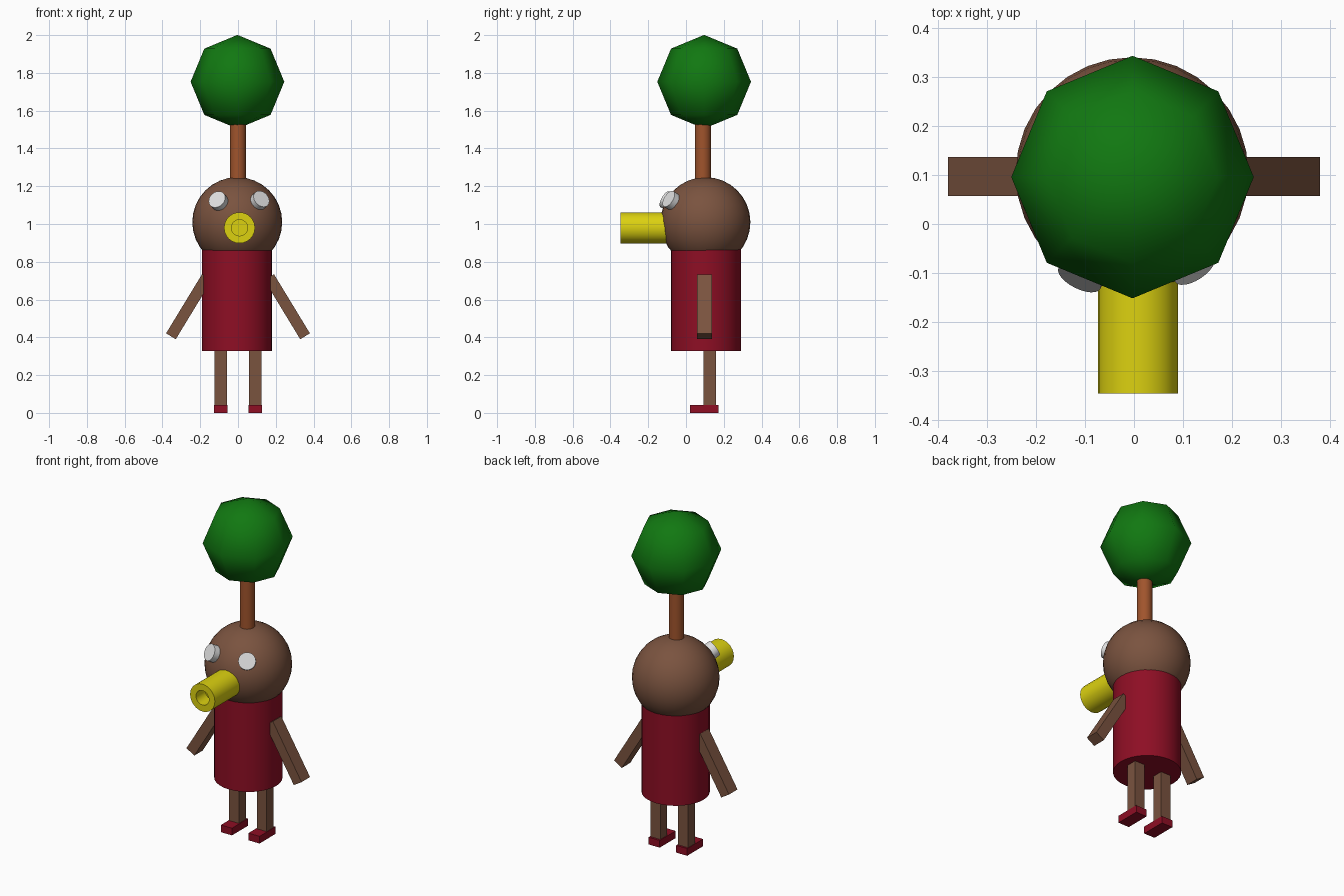
import bpy, math
from mathutils import Vector

if "Cube" in bpy.data.objects:
    bpy.data.objects.remove(bpy.data.objects["Cube"])


def material(name, rgb):
    lin = [((c / 255 + 0.055) / 1.055) ** 2.4 if c > 10 else c / 255 / 12.92 for c in rgb]
    m = bpy.data.materials.new(name)
    m.diffuse_color = (*lin, 1)
    m.use_nodes = True
    m.node_tree.nodes["Principled BSDF"].inputs["Base Color"].default_value = m.diffuse_color
    return m


GREEN = material("leaf green", (17, 120, 17))
BARK = material("bark orange brown", (160, 84, 44))
BROWN = material("skin brown", (122, 83, 63))
RED = material("dark red", (142, 14, 36))
YELLOW = material("yellow", (220, 209, 16))
WHITE = material("eye white", (222, 222, 222))


def finish(name, mat, smooth=None):
    ob = bpy.context.object
    ob.name = name
    ob.data.materials.append(mat)
    if smooth:
        bpy.ops.object.shade_smooth_by_angle(angle=math.radians(smooth))
    return ob


def ball(name, mat, loc, r, segs, rings, smooth):
    bpy.ops.mesh.primitive_uv_sphere_add(segments=segs, ring_count=rings, radius=r, location=loc)
    return finish(name, mat, smooth)


def rod(name, mat, start, end, r, segs=32):
    a, b = Vector(start), Vector(end)
    d = b - a
    bpy.ops.mesh.primitive_cylinder_add(vertices=segs, radius=r, depth=d.length, location=(a + b) / 2,
                                        rotation=d.to_track_quat('Z', 'Y').to_euler())
    return finish(name, mat, 40)


def box(name, mat, loc, size, tilt=0):
    bpy.ops.mesh.primitive_cube_add(size=1, location=loc, rotation=(0, tilt, 0))
    bpy.context.object.scale = size
    bpy.ops.object.transform_apply(location=False, rotation=False, scale=True)
    return finish(name, mat)


# tree on top
ball("tree_crown", GREEN, (-0.003, 0.096, 1.753), 0.248, 8, 4, 60)
rod("tree_trunk", BARK, (0, 0.09, 1.2), (0, 0.09, 1.56), 0.042, 24)

# head and body
head = Vector((-0.004, 0.103, 1.01))
ball("head", BROWN, head, 0.238, 32, 16, 40)
rod("body", RED, (-0.005, 0.105, 0.327), (-0.005, 0.105, 0.865), 0.185)

# eyes: discs facing outward from the head
for name, d, reach in (("eye_left", (-0.107, -0.213, 0.12), 0.268),
                       ("eye_right", (0.13, -0.198, 0.125), 0.264)):
    n = Vector(d).normalized()
    rod(name, WHITE, head + n * 0.215, head + n * reach, 0.048, 24)

# snout: tube with a blind hole, lathed from a profile about the y axis
profile = [(-0.05, 0), (-0.05, 0.082), (-0.347, 0.082), (-0.347, 0.043), (-0.26, 0.043), (-0.26, 0)]
N = 24
verts, faces = [], []
rings = profile[1:-1]
for y, r in rings:
    for i in range(N):
        t = 2 * math.pi * i / N
        verts.append((0.008 + r * math.cos(t), y, 0.98 + r * math.sin(t)))
for k in range(len(rings) - 1):
    for i in range(N):
        j = (i + 1) % N
        faces.append((k * N + i, k * N + j, (k + 1) * N + j, (k + 1) * N + i))
faces.append(tuple(reversed(range(N))))
faces.append(tuple(range(3 * N, 4 * N)))
me = bpy.data.meshes.new("snout")
me.from_pydata(verts, [], faces)
snout = bpy.data.objects.new("snout", me)
bpy.context.collection.objects.link(snout)
bpy.ops.object.select_all(action='DESELECT')
snout.select_set(True)
bpy.context.view_layer.objects.active = snout
bpy.ops.object.mode_set(mode='EDIT')
bpy.ops.mesh.select_all(action='SELECT')
bpy.ops.mesh.normals_make_consistent(inside=False)
bpy.ops.object.mode_set(mode='OBJECT')
finish("snout", YELLOW, 40)

# arms, legs and shoes on both sides
for s, side in ((-1, "left"), (1, "right")):
    box("arm_" + side, BROWN, (s * 0.26, 0.097, 0.562), (0.06, 0.08, 0.366), -s * math.radians(31.3))
    box("leg_" + side, BROWN, (s * 0.092, 0.126, 0.19), (0.066, 0.066, 0.30))
    box("shoe_" + side, RED, (s * 0.091, 0.096, 0.0215), (0.073, 0.15, 0.043))
